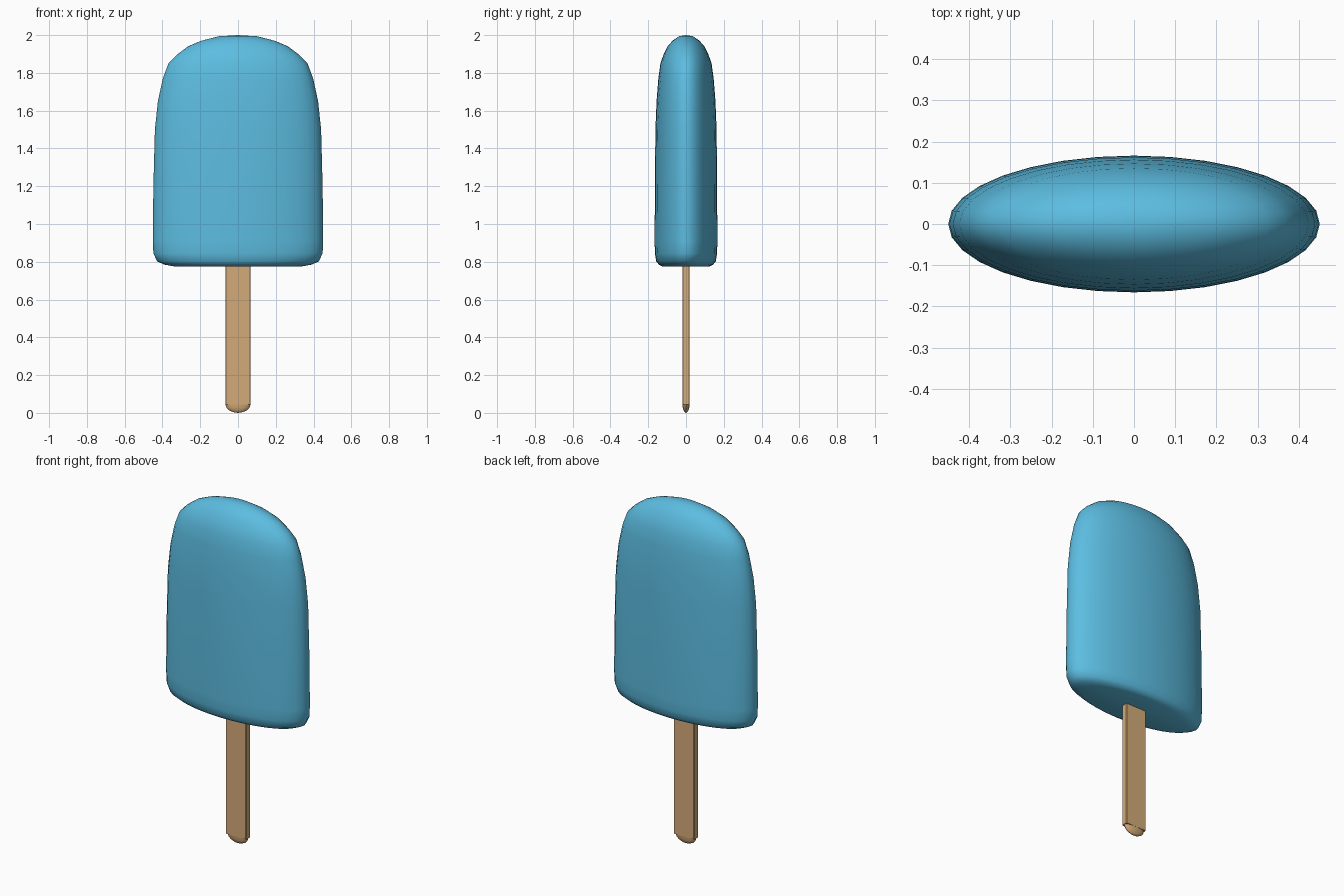
import bpy, bmesh, math

if "Cube" in bpy.data.objects:
    bpy.data.objects.remove(bpy.data.objects["Cube"])


def material(name, rgb):
    m = bpy.data.materials.new(name)
    m.diffuse_color = (*rgb, 1.0)
    m.use_nodes = True
    m.node_tree.nodes["Principled BSDF"].inputs["Base Color"].default_value = m.diffuse_color
    return m


def finish(name, bm, mat, angle):
    bmesh.ops.recalc_face_normals(bm, faces=bm.faces)
    me = bpy.data.meshes.new(name)
    bm.to_mesh(me)
    bm.free()
    me.materials.append(mat)
    ob = bpy.data.objects.new(name, me)
    bpy.context.collection.objects.link(ob)
    bpy.ops.object.select_all(action='DESELECT')
    bpy.context.view_layer.objects.active = ob
    ob.select_set(True)
    bpy.ops.object.shade_smooth_by_angle(angle=math.radians(angle))
    return ob


def loft(bm, profile, ratio, segments):
    """Stack elliptical rings given as (half width, height); zero width closes to a point."""
    rings = []
    for r, z in profile:
        if r == 0:
            rings.append([bm.verts.new((0, 0, z))])
        else:
            rings.append([bm.verts.new((r * math.cos(2 * math.pi * i / segments),
                                        r * ratio * math.sin(2 * math.pi * i / segments), z))
                          for i in range(segments)])
    for a, b in zip(rings, rings[1:]):
        for i in range(segments):
            j = (i + 1) % segments
            if len(a) == 1:
                bm.faces.new((a[0], b[j], b[i]))
            elif len(b) == 1:
                bm.faces.new((a[i], a[j], b[0]))
            else:
                bm.faces.new((a[i], a[j], b[j], b[i]))


ice_blue = material("ice blue", (0.107, 0.507, 0.749))
wood = material("pale wood", (0.66, 0.41, 0.19))

# Frozen body: oval section, rounded bottom rim, domed top
bm = bmesh.new()
loft(bm, [(0, 0.775), (0.34, 0.776), (0.39, 0.785), (0.428, 0.802), (0.448, 0.845),
          (0.451, 0.91), (0.448, 1.2), (0.44, 1.5), (0.424, 1.65), (0.398, 1.77),
          (0.368, 1.85), (0.325, 1.895), (0.265, 1.94), (0.195, 1.97), (0.10, 1.994),
          (0, 2.0)], 0.368, 32)
finish("frozen_body", bm, ice_blue, 60)

# Stick: flat bar with slightly softened long edges
bm = bmesh.new()
bmesh.ops.create_cube(bm, size=1)
for v in bm.verts:
    v.co = (v.co.x * 0.134, v.co.y * 0.038, 0.045 if v.co.z < 0 else 0.9)
long_edges = [e for e in bm.edges if abs(e.verts[0].co.z - e.verts[1].co.z) > 0.5]
bmesh.ops.bevel(bm, geom=long_edges, offset=0.004, segments=1, affect='EDGES')
finish("stick", bm, wood, 30)

# Rounded lower tip of the stick
bm = bmesh.new()
loft(bm, [(0, 0.0), (0.026, 0.004), (0.047, 0.014), (0.061, 0.028), (0.067, 0.046)], 0.285, 16)
finish("stick_tip", bm, wood, 40)
